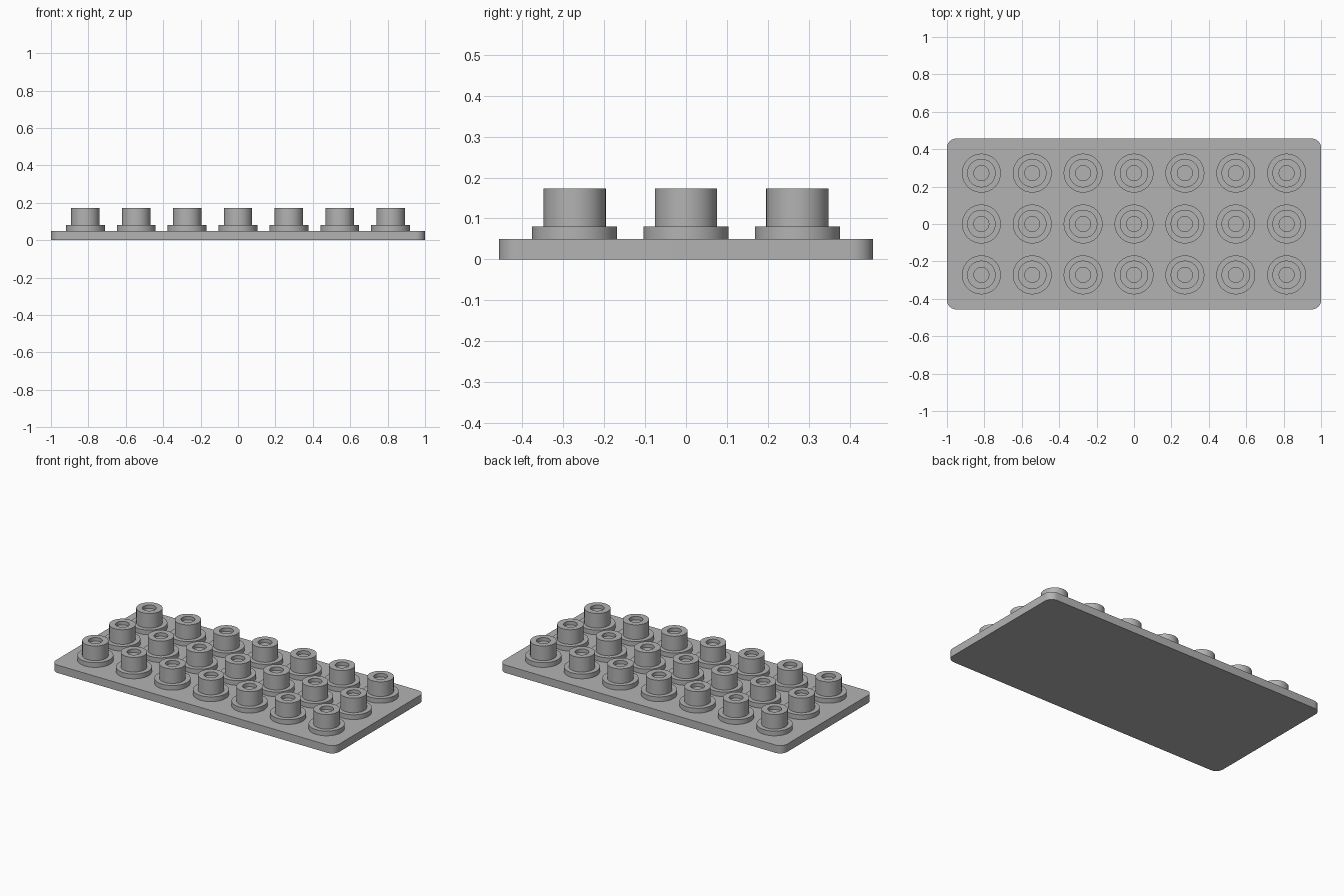
import bpy, bmesh, math
from mathutils import Matrix

cube = bpy.data.objects.get("Cube")
if cube:
    bpy.data.objects.remove(cube, do_unlink=True)

grey = bpy.data.materials.new("matte_grey")
grey.use_nodes = True
GREY = (0.45, 0.45, 0.45, 1)
grey.diffuse_color = GREY
grey.node_tree.nodes["Principled BSDF"].inputs["Base Color"].default_value = GREY

PITCH = 0.272
PLATE_TOP = 0.05


def add_object(name, mesh, location=(0, 0, 0)):
    obj = bpy.data.objects.new(name, mesh)
    obj.location = location
    bpy.context.collection.objects.link(obj)
    return obj


def finish_mesh(bm, name):
    bmesh.ops.recalc_face_normals(bm, faces=bm.faces)
    mesh = bpy.data.meshes.new(name)
    bm.to_mesh(mesh)
    bm.free()
    mesh.materials.append(grey)
    return mesh


def smooth(obj):
    bpy.ops.object.select_all(action="DESELECT")
    obj.select_set(True)
    bpy.context.view_layer.objects.active = obj
    bpy.ops.object.shade_smooth_by_angle(angle=math.radians(35))


# Base plate with rounded vertical corners
bm = bmesh.new()
bmesh.ops.create_cube(bm, size=1, matrix=Matrix.Translation((0, 0, PLATE_TOP / 2))
                      @ Matrix.Diagonal((2, 0.914, PLATE_TOP, 1)))
upright = [e for e in bm.edges if abs(e.verts[0].co.z - e.verts[1].co.z) > 0.01]
bmesh.ops.bevel(bm, geom=upright, offset=0.05, segments=10, profile=0.5, affect="EDGES")
smooth(add_object("base_plate", finish_mesh(bm, "base_plate")))

# Flanged stud with a round recess, turned from one profile (radius, height)
profile = [(0.104, 0), (0.104, 0.03), (0.076, 0.03), (0.076, 0.123),
           (0.04, 0.123), (0.04, 0.101), (0, 0.101)]
bm = bmesh.new()
verts = [bm.verts.new((r, 0, z)) for r, z in profile]
edges = [bm.edges.new(pair) for pair in zip(verts, verts[1:])]
bmesh.ops.spin(bm, geom=verts + edges, cent=(0, 0, 0), axis=(0, 0, 1),
               angle=math.tau, steps=64, use_merge=True)
bmesh.ops.remove_doubles(bm, verts=bm.verts, dist=0.0001)
stud_mesh = finish_mesh(bm, "stud")

# Three rows of seven studs
for row in range(3):
    for column in range(7):
        stud = add_object(f"stud_row{row + 1}_{column + 1}", stud_mesh,
                          ((column - 3) * PITCH, (row - 1) * PITCH, PLATE_TOP))
smooth(stud)
